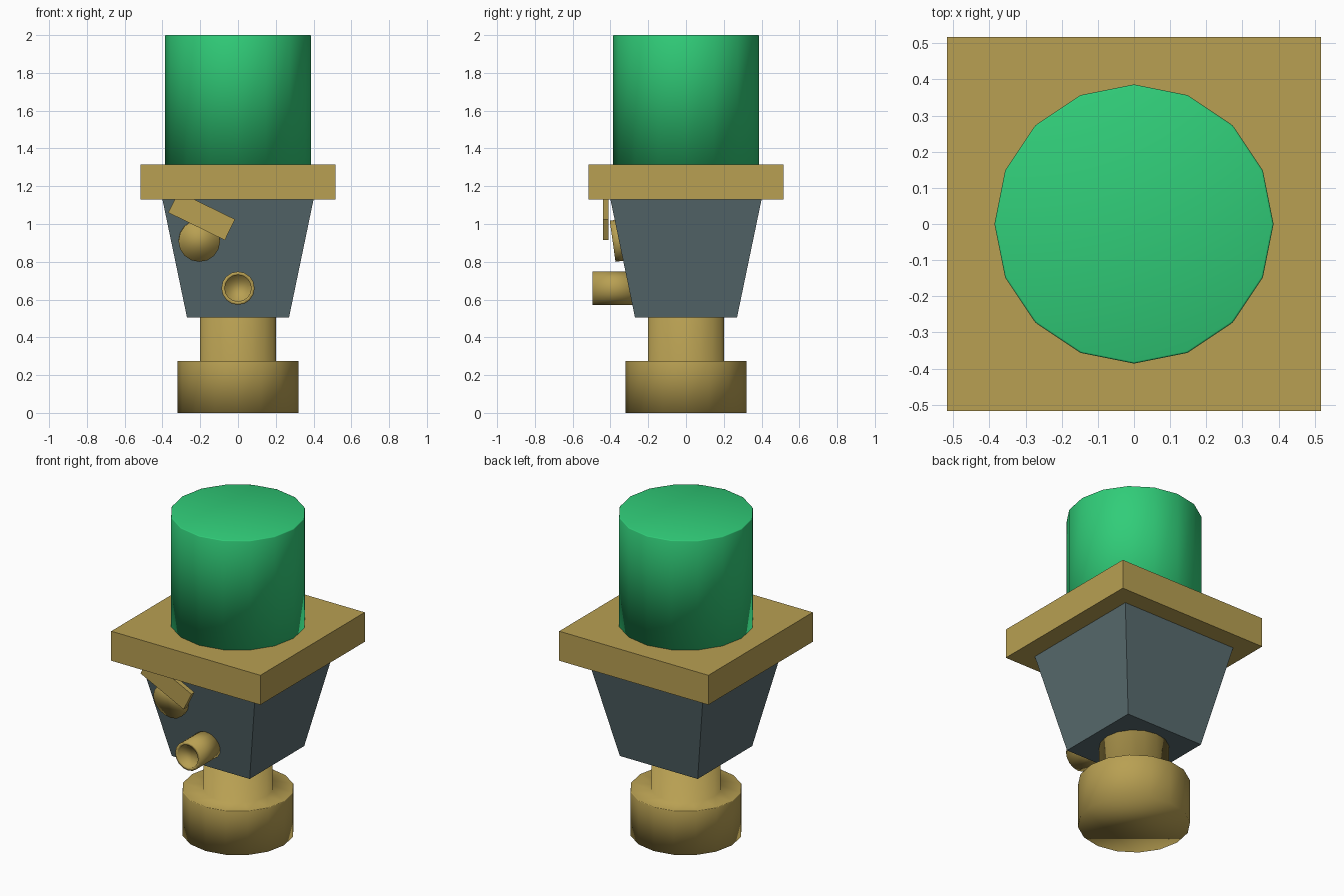
import bpy, bmesh
from math import cos, sin, pi, radians, sqrt

if "Cube" in bpy.data.objects:
    bpy.data.objects.remove(bpy.data.objects["Cube"])


def material(name, color):
    m = bpy.data.materials.new(name)
    m.diffuse_color = (*color, 1)
    m.use_nodes = True
    m.node_tree.nodes["Principled BSDF"].inputs["Base Color"].default_value = m.diffuse_color
    return m


GOLD = material("gold", (0.48, 0.35, 0.085))
GREEN = material("green", (0.03, 0.61, 0.19))
SLATE = material("slate", (0.1, 0.15, 0.16))


def lathe(name, profile, mat, sides=16, start=0.0, smooth=True, loc=(0, 0, 0), rot=(0, 0, 0)):
    """Spin (radius, height) points, listed bottom to top, and cap both ends."""
    bm = bmesh.new()
    rings = [[bm.verts.new((r * cos(start + 2 * pi * i / sides),
                            r * sin(start + 2 * pi * i / sides), z))
              for i in range(sides)] for r, z in profile]
    for a, b in zip(rings, rings[1:]):
        for i in range(sides):
            j = (i + 1) % sides
            bm.faces.new((a[i], a[j], b[j], b[i]))
    bm.faces.new(rings[0][::-1])
    bm.faces.new(rings[-1])
    for f in bm.faces:
        f.smooth = smooth
    # Sharp edges except on the finely supported rims
    for e in bm.edges:
        e.smooth = e.calc_face_angle(0) < radians(40)
    mesh = bpy.data.meshes.new(name)
    bm.to_mesh(mesh)
    bm.free()
    mesh.materials.append(mat)
    ob = bpy.data.objects.new(name, mesh)
    ob.location, ob.rotation_euler = loc, rot
    bpy.context.collection.objects.link(ob)
    return ob


def box(name, size, loc, mat, rot=(0, 0, 0)):
    bpy.ops.mesh.primitive_cube_add(size=1, location=loc, rotation=rot)
    ob = bpy.context.object
    ob.name, ob.scale = name, size
    ob.data.materials.append(mat)
    return ob


# Round foot and narrower neck, with a tiny softened rim
lathe("foot", [(0.32, 0), (0.32, 0.271), (0.319, 0.274), (0.316, 0.275),
               (0.2, 0.275), (0.2, 0.505)], GOLD)

# Tapered square body
lathe("body", [(0.27 * sqrt(2), 0.505), (0.40 * sqrt(2), 1.13)], SLATE,
      sides=4, start=pi / 4, smooth=False)

# Square plate and the tank standing on it
box("plate", (1.034, 1.034, 0.185), (0, 0, 1.2225), GOLD)
lathe("tank", [(0.386, 1.315), (0.386, 1.995), (0.3845, 1.9985), (0.381, 2.0)], GREEN)

# Hollow-ended spout on the front
lathe("spout", [(0.088, 0), (0.088, 0.236), (0.07, 0.236), (0.07, 0.21)], GOLD,
      loc=(0, -0.26, 0.66), rot=(pi / 2, 0, 0))

# Tilted dial and the slanted lever over it
lathe("dial", [(0.11, 0), (0.11, 0.06)], GOLD,
      loc=(-0.205, -0.329, 0.917), rot=(pi / 2 - radians(-8), 0, 0))
box("lever", (0.333, 0.03, 0.123), (-0.1925, -0.424, 1.0425), GOLD, (0, radians(26), 0))
